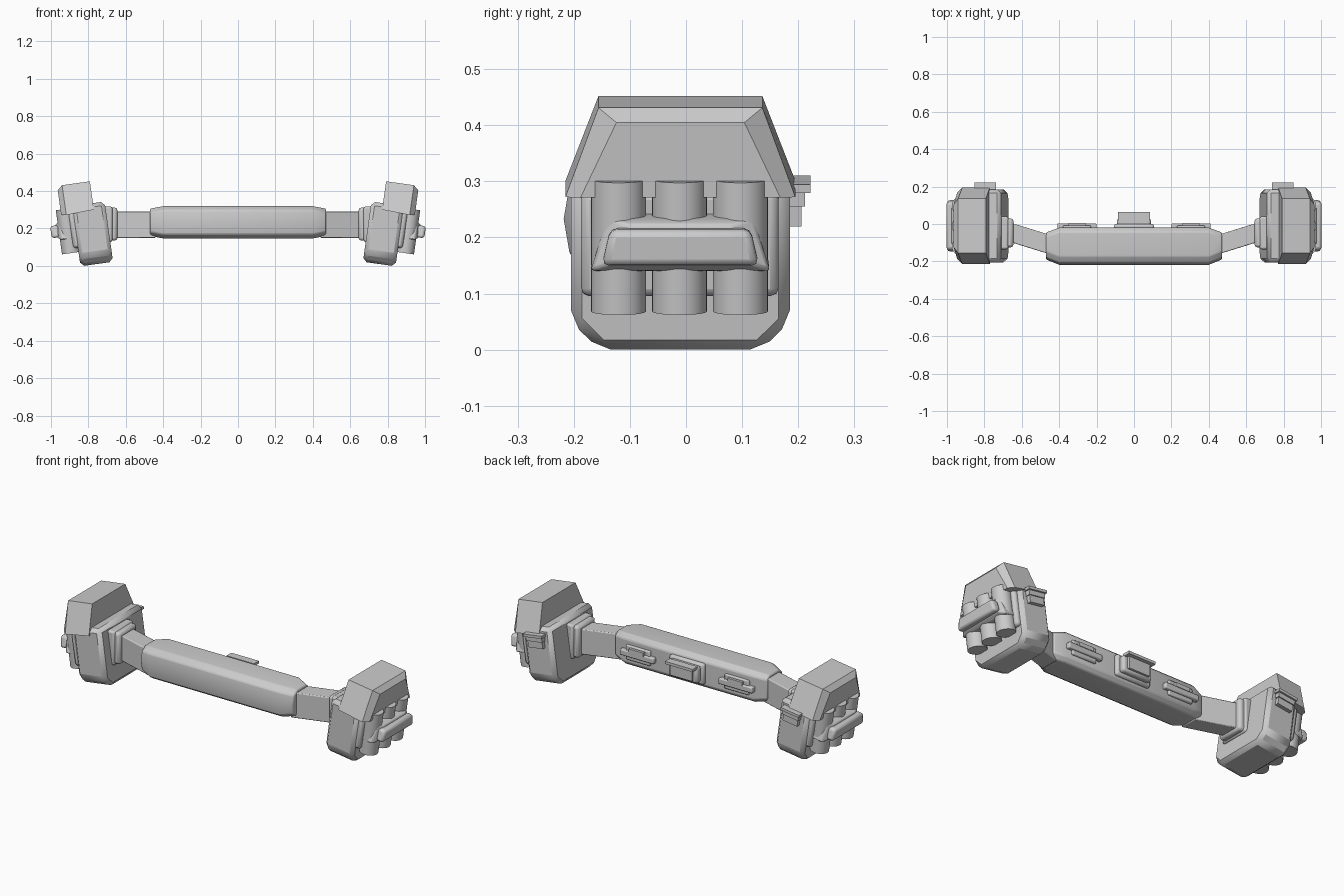
import bpy, bmesh, math
from mathutils import Matrix, Vector

cube = bpy.data.objects.get("Cube")
if cube:
    bpy.data.objects.remove(cube, do_unlink=True)

grey = bpy.data.materials.new("plain_grey")
grey.use_nodes = True
COLOUR = (0.6, 0.6, 0.6, 1)
grey.diffuse_color = COLOUR
grey.node_tree.nodes["Principled BSDF"].inputs["Base Color"].default_value = COLOUR


def finish(name, bm, bevel=0.0, segments=2, frame=None):
    """Turn a bmesh into a bevelled, softly shaded object."""
    if frame:
        bm.transform(frame)
    bmesh.ops.recalc_face_normals(bm, faces=bm.faces)
    mesh = bpy.data.meshes.new(name)
    bm.to_mesh(mesh)
    bm.free()
    ob = bpy.data.objects.new(name, mesh)
    bpy.context.collection.objects.link(ob)
    mesh.materials.append(grey)
    if bevel:
        mod = ob.modifiers.new("edge_bevel", "BEVEL")
        mod.width, mod.segments, mod.limit_method = bevel, segments, "ANGLE"
    bpy.ops.object.select_all(action="DESELECT")
    ob.select_set(True)
    bpy.context.view_layer.objects.active = ob
    bpy.ops.object.shade_smooth_by_angle(angle=math.radians(35))
    return ob


def loft(name, rings, **kw):
    """Skin a row of equal-length rings and cap both ends."""
    bm = bmesh.new()
    loops = [[bm.verts.new(p) for p in ring] for ring in rings]
    n = len(loops[0])
    for a, b in zip(loops, loops[1:]):
        for i in range(n):
            j = (i + 1) % n
            bm.faces.new((a[i], a[j], b[j], b[i]))
    bm.faces.new(loops[0])
    bm.faces.new(loops[-1])
    return finish(name, bm, **kw)


def box(name, x, y, z, **kw):
    """Box from three (low, high) ranges."""
    rings = [[(u, y[0], z[0]), (u, y[1], z[0]), (u, y[1], z[1]), (u, y[0], z[1])] for u in x]
    return loft(name, rings, **kw)


def cylinder(name, centre, radius, z, **kw):
    bm = bmesh.new()
    bmesh.ops.create_cone(bm, cap_ends=True, segments=32, radius1=radius, radius2=radius,
                          depth=z[1] - z[0],
                          matrix=Matrix.Translation((*centre, sum(z) / 2)))
    return finish(name, bm, **kw)


def trapezoid(x, half_low, half_high, low, high, cy=-0.01):
    return [(x, cy - half_low, low), (x, cy + half_low, low),
            (x, cy + half_high, high), (x, cy - half_high, high)]


# Main belt: chamfered slab narrowing at both ends, slightly domed at the front
def belt_ring(x, h, front, back):
    c, cz = 0.022, 0.233
    return [(x, back, cz - h + c), (x, back - c, cz - h), (x, front + 2 * c, cz - h),
            (x, front + c / 2, cz - h + c), (x, front, cz),
            (x, front + c / 2, cz + h - c), (x, front + 2 * c, cz + h),
            (x, back - c, cz + h), (x, back, cz + h - c)]


loft("main_belt", [belt_ring(-0.47, 0.073, -0.19, -0.045),
                   belt_ring(-0.40, 0.086, -0.218, -0.02),
                   belt_ring(0.40, 0.086, -0.218, -0.02),
                   belt_ring(0.47, 0.073, -0.19, -0.045)], bevel=0.006)

# Back buckle in the middle of the belt
box("buckle_base", (-0.107, 0.107), (-0.03, 0.0), (0.175, 0.292), bevel=0.012)
box("buckle_block", (-0.09, 0.09), (-0.01, 0.03), (0.19, 0.28), bevel=0.012)
box("buckle_top_bar", (-0.085, 0.085), (0.02, 0.063), (0.27, 0.285))
box("buckle_plate", (-0.065, 0.065), (0.02, 0.042), (0.205, 0.272))

# Pod frame: leaning outwards, seated at the bottom centre of the pod
LEAN = Matrix.Translation((0.755, 0, 0.01)) @ Matrix.Rotation(math.radians(8), 4, "Y")

for side, sign in (("left", 1), ("right", -1)):
    flip = Matrix.Scale(sign, 4, Vector((1, 0, 0)))
    pod = flip @ LEAN

    # Rails on the back of the belt
    box(f"{side}_rail_backing", (0.23, 0.38), (-0.03, -0.008), (0.19, 0.272), bevel=0.006, frame=flip)
    box(f"{side}_rail_bar", (0.2, 0.41), (-0.03, 0.003), (0.212, 0.245), bevel=0.006, frame=flip)
    box(f"{side}_rail_tab", (0.26, 0.35), (-0.03, 0.006), (0.24, 0.262), frame=flip)

    # Swept arm and the mount where it meets the pod
    loft(f"{side}_arm", [
        [(x, y - 0.052, 0.15), (x, y + 0.052, 0.15), (x, y + 0.052, 0.292), (x, y - 0.052, 0.292)]
        for x, y in ((0.44, -0.113), (0.66, -0.045))], bevel=0.005, frame=flip)
    box(f"{side}_mount", (0.645, 0.73), (-0.125, 0.03), (0.135, 0.312), bevel=0.014, frame=flip)
    box(f"{side}_mount_base", (0.672, 0.74), (-0.135, 0.04), (0.128, 0.318), bevel=0.01, frame=flip)

    # Pod body: cut lower corners
    def body_ring(x):
        lower = [(x, -0.155, 0), (x, 0.135, 0), (x, 0.185, 0.05)]
        return lower + [(x, 0.185, 0.325), (x, -0.205, 0.325), (x, -0.205, 0.05)]
    loft(f"{side}_pod_body", [body_ring(-0.088), body_ring(0.088)], bevel=0.02, segments=1, frame=pod)

    # Sloping lid that overhangs the outer face
    loft(f"{side}_pod_lid", [trapezoid(-0.025, 0.205, 0.146, 0.29, 0.443),
                             trapezoid(0.125, 0.205, 0.146, 0.282, 0.443),
                             trapezoid(0.152, 0.178, 0.114, 0.285, 0.42)], frame=pod)

    # Outer panel, three canisters and the strap across them
    box(f"{side}_outer_panel", (0.07, 0.112), (-0.187, 0.165), (0.1, 0.29), bevel=0.015, frame=pod)
    for i in range(3):
        cylinder(f"{side}_canister_{i + 1}", (0.128, -0.12 + 0.1085 * i), 0.049, (0.077, 0.315), frame=pod)
    loft(f"{side}_strap", [trapezoid(0.1, 0.16, 0.13, 0.155, 0.25),
                           trapezoid(0.17, 0.16, 0.13, 0.155, 0.25),
                           trapezoid(0.19, 0.13, 0.09, 0.17, 0.24)], bevel=0.006, frame=pod)
    loft(f"{side}_strap_bar", [trapezoid(0.175, 0.14, 0.125, 0.17, 0.235),
                               trapezoid(0.219, 0.14, 0.125, 0.17, 0.235)], bevel=0.013, frame=pod)

    # Clip on the back of the pod
    box(f"{side}_clip_plate", (-0.045, 0.045), (0.17, 0.206), (0.218, 0.285), frame=pod)
    box(f"{side}_clip_step", (-0.05, 0.05), (0.17, 0.212), (0.255, 0.285), frame=pod)
    box(f"{side}_clip_bar", (-0.058, 0.058), (0.17, 0.222), (0.28, 0.295), frame=pod)
